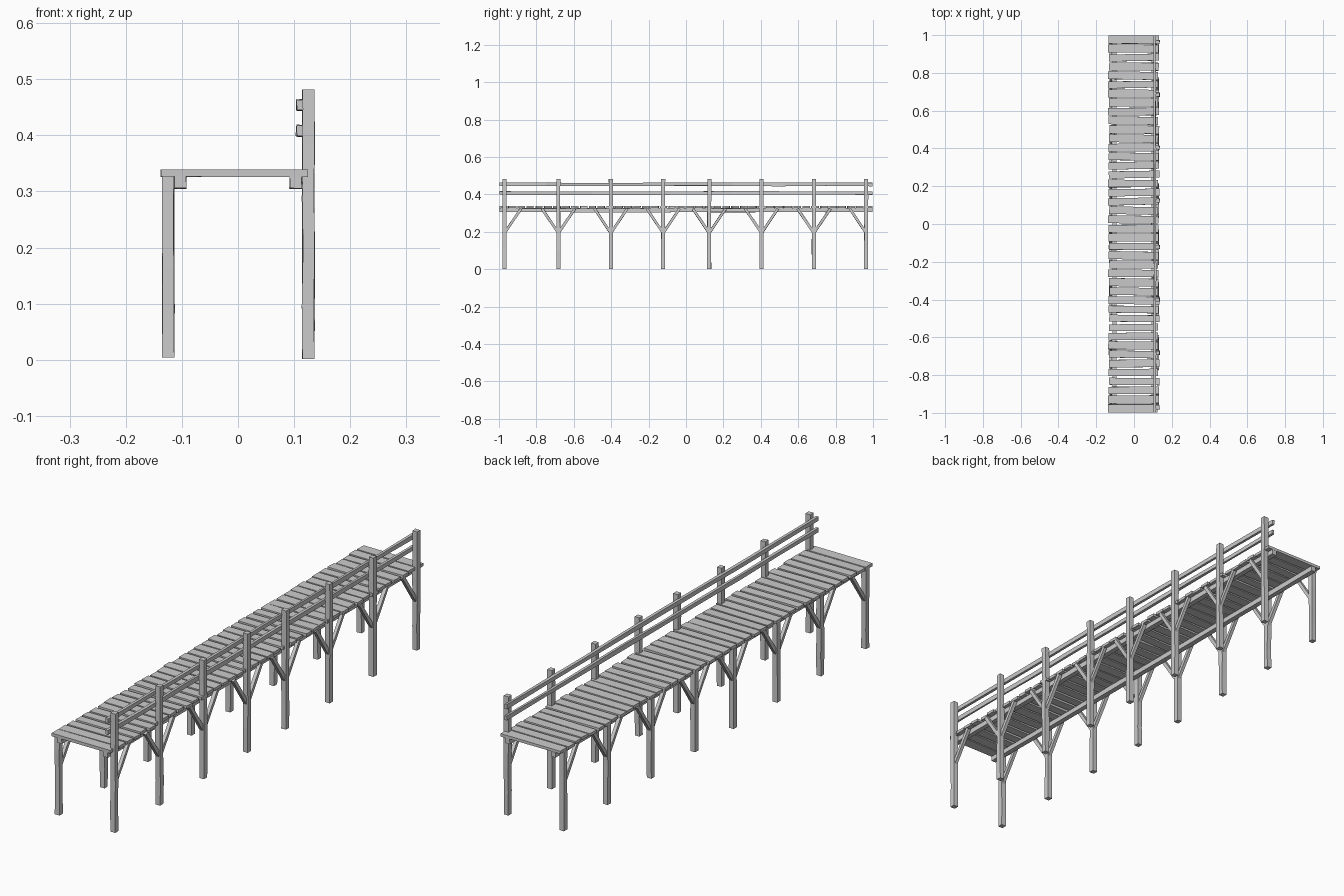
import bpy, bmesh, random
from mathutils import Vector

if "Cube" in bpy.data.objects:
    bpy.data.objects.remove(bpy.data.objects["Cube"])

random.seed(7)


def jit(a):
    return random.uniform(-a, a)


def beam(name, p0, p1, w, h, segs=1, wobble=0.001, side=Vector((1, 0, 0))):
    """Rough-hewn timber from p0 to p1; w along 'side', h across it."""
    p0, p1 = Vector(p0), Vector(p1)
    d = (p1 - p0).normalized()
    s = (side - d * side.dot(d)).normalized()
    u = d.cross(s)
    bm = bmesh.new()
    rings = []
    for i in range(segs + 1):
        c = p0.lerp(p1, i / segs)
        if 0 < i < segs:
            c += s * jit(wobble) + u * jit(wobble)
        rings.append([bm.verts.new(c + s * (a * w / 2 + jit(wobble)) + u * (b * h / 2 + jit(wobble)))
                      for a, b in ((-1, -1), (1, -1), (1, 1), (-1, 1))])
    for r, q in zip(rings, rings[1:]):
        for k in range(4):
            bm.faces.new((r[k], r[(k + 1) % 4], q[(k + 1) % 4], q[k]))
    bm.faces.new(rings[0][::-1])
    bm.faces.new(rings[-1])
    bmesh.ops.recalc_face_normals(bm, faces=bm.faces)
    me = bpy.data.meshes.new(name)
    bm.to_mesh(me)
    bm.free()
    ob = bpy.data.objects.new(name, me)
    bpy.context.collection.objects.link(ob)
    return ob


post_y = [-0.97, -0.682, -0.402, -0.122, 0.124, 0.404, 0.684, 0.963]

# Posts: tall on the railing side, deck height on the open side
for y in post_y:
    beam("railing_post", (0.1255, y, 0.001), (0.1255, y, 0.482), 0.021, 0.021, 5, 0.0008)
    beam("short_post", (-0.1245, y, 0.004), (-0.1245, y, 0.327), 0.021, 0.021, 4, 0.0008)

# Diagonal braces, only pointing inward at the two ends
for x in (-0.1235, 0.1245):
    for i, y in enumerate(post_y):
        for sy in (-1, 1):
            if (i == 0 and sy < 0) or (i == 7 and sy > 0):
                continue
            beam("brace", (x, y + sy * 0.003, 0.198), (x, y + sy * 0.088, 0.324),
                 0.014, 0.014, 1, 0.0007)

# Long stringers under the deck
for sx in (-1, 1):
    beam("stringer", (sx * 0.103, -0.997, 0.316), (sx * 0.103, 0.997, 0.316), 0.021, 0.021, 8, 0.001)

# Two hand rails on the inside of the tall posts
for z in (0.408, 0.454):
    beam("rail", (0.110, -0.998, z), (0.110, 0.998, z), 0.011, 0.018, 8, 0.0015)

# Deck planks of uneven width and length, slightly skewed
n = 42
pitch = 2 / n
for i in range(n):
    y = -1 + pitch * (i + 0.5)
    end = i in (0, n - 1)
    skew = 0 if end else jit(0.003)
    width = pitch - (0.004 if end else random.uniform(0.005, 0.012))
    beam("deck_plank", (-0.134 + jit(0.004), y - skew, 0.3325), (0.130 + jit(0.005), y + skew, 0.3325),
         width, 0.0115, 1, 0.0009, Vector((0, 1, 0)))
